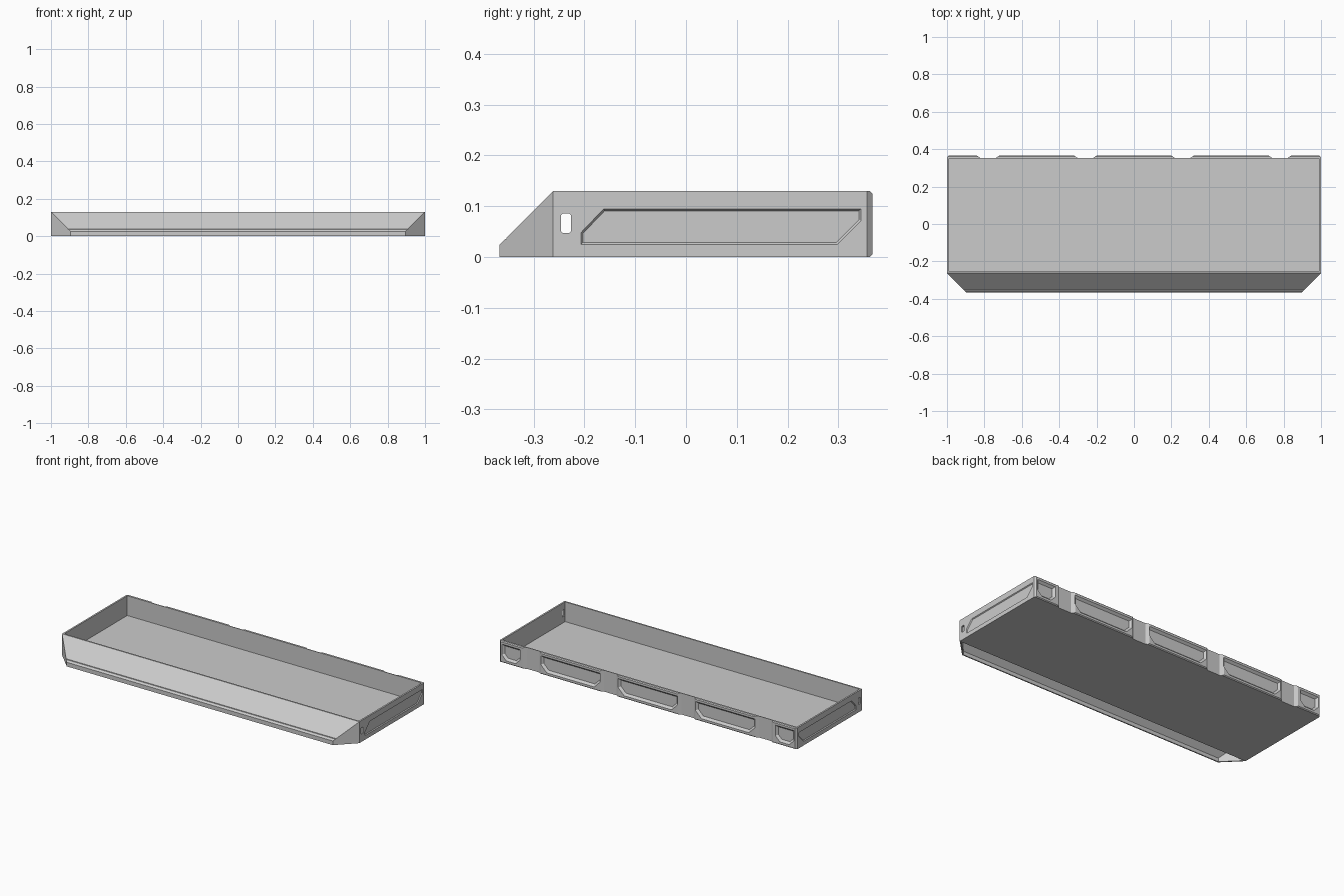
import bpy, bmesh

if "Cube" in bpy.data.objects:
    bpy.data.objects.remove(bpy.data.objects["Cube"])


def loft(name, loops):
    """Closed solid skinned through matching vertex loops."""
    bm = bmesh.new()
    rings = [[bm.verts.new(p) for p in lp] for lp in loops]
    n = len(rings[0])
    for a, b in zip(rings, rings[1:]):
        for i in range(n):
            j = (i + 1) % n
            bm.faces.new((a[i], a[j], b[j], b[i]))
    bm.faces.new(rings[0])
    bm.faces.new(rings[-1])
    bmesh.ops.recalc_face_normals(bm, faces=bm.faces)
    me = bpy.data.meshes.new(name)
    bm.to_mesh(me)
    bm.free()
    ob = bpy.data.objects.new(name, me)
    bpy.context.collection.objects.link(ob)
    return ob


def box(name, x0, x1, y0, y1, z0, z1):
    r = [(x0, y0), (x1, y0), (x1, y1), (x0, y1)]
    return loft(name, [[(x, y, z) for x, y in r] for z in (z0, z1)])


def cut(ob, cutter):
    cutter.hide_render = True
    m = ob.modifiers.new("cut", 'BOOLEAN')
    m.operation = 'DIFFERENCE'
    m.solver = 'EXACT'
    m.object = cutter
    bpy.context.view_layer.objects.active = ob
    bpy.ops.object.modifier_apply(modifier=m.name)
    bpy.data.objects.remove(cutter)


def inset(poly, t):
    """Shrink a convex counter-clockwise polygon by t."""
    n = len(poly)
    lines = []
    for i in range(n):
        (ax, ay), (bx, by) = poly[i], poly[(i + 1) % n]
        dx, dy = bx - ax, by - ay
        ln = (dx * dx + dy * dy) ** 0.5
        nx, ny = -dy / ln, dx / ln
        lines.append((nx, ny, nx * ax + ny * ay + t))
    out = []
    for i in range(n):
        a, b, c = lines[i - 1]
        d, e, f = lines[i]
        det = a * e - b * d
        out.append(((c * e - b * f) / det, (a * f - c * d) / det))
    return out


# tray body: side profile extruded across the width, then hollowed
FY, BY, H = -0.262, 0.367, 0.13
prof = [(FY, 0), (BY - .005, 0), (BY, .005), (BY, H - .005), (BY - .005, H), (FY, H)]
tray = loft("tray_body", [[(x, y, z) for y, z in prof] for x in (-1, 1)])
cut(tray, box("cavity", -.99, .99, FY + .009, .35, .01, .3))

# chamfered back corners
for s in (-1, 1):
    tri = [(s * 1.01, BY - .02), (s * 1.01, BY + .01), (s * .98, BY + .01)]
    cut(tray, loft("corner_cutter", [[(x, y, z) for x, y in tri] for z in (-.1, .3)]))

# vertical grooves between the back panels
for cx in (-.78, -.26, .26, .78):
    g = [(cx - .066, .37), (cx - .042, .354), (cx + .042, .354), (cx + .066, .37)]
    cut(tray, loft("groove_cutter", [[(x, y, z) for x, y in g] for z in (-.1, .3)]))

# tapered back recesses with clipped lower corners
for cx, hw, c in ((-.52, .2, .04), (0, .2, .04), (.52, .2, .04), (-.92, .062, .03), (.92, .062, .03)):
    p = [(cx - hw + c, .018), (cx + hw - c, .018), (cx + hw, .018 + c),
         (cx + hw, .112), (cx - hw, .112), (cx - hw, .018 + c)]
    q = inset(p, .012)
    cut(tray, loft("recess_cutter", [[(x, .38, z) for x, z in p],
                                     [(x, BY, z) for x, z in p],
                                     [(x, .354, z) for x, z in q]]))

# side recess panels and handle slots
side = [(-.207, .025), (.298, .025), (.345, .072), (.345, .095), (-.162, .095), (-.207, .048)]
for s in (-1, 1):
    q = inset(side, .004)
    cut(tray, loft("panel_cutter", [[(s * 1.02, y, z) for y, z in side],
                                    [(s, y, z) for y, z in side],
                                    [(s * .995, y, z) for y, z in q]]))
y0, y1, z0, z1, c = -.246, -.227, .047, .086, .003
slot = [(y0 + c, z0), (y1 - c, z0), (y1, z0 + c), (y1, z1 - c),
        (y1 - c, z1), (y0 + c, z1), (y0, z1 - c), (y0, z0 + c)]
cut(tray, loft("slot_cutter", [[(x, y, z) for y, z in slot] for x in (-1.1, 1.1)]))

# sloped front skirt with mitred ends and a fine groove, hollow underneath
skirt = [(-.367, 0), (-.367, .025), (-.357, .035), (-.354, .035),
         (-.354, .038), (-.352, .04), (FY, H), (FY, 0)]
front = loft("front_skirt", [[(s * (y + 1.262), y, z) for y, z in skirt] for s in (-1, 1)])
hollow = [(-.36, -.01), (-.36, .022), (-.25, .132), (-.25, -.01)]
cut(front, loft("skirt_cutter", [[(s * (y + 1.252), y, z) for y, z in hollow] for s in (-1, 1)]))
